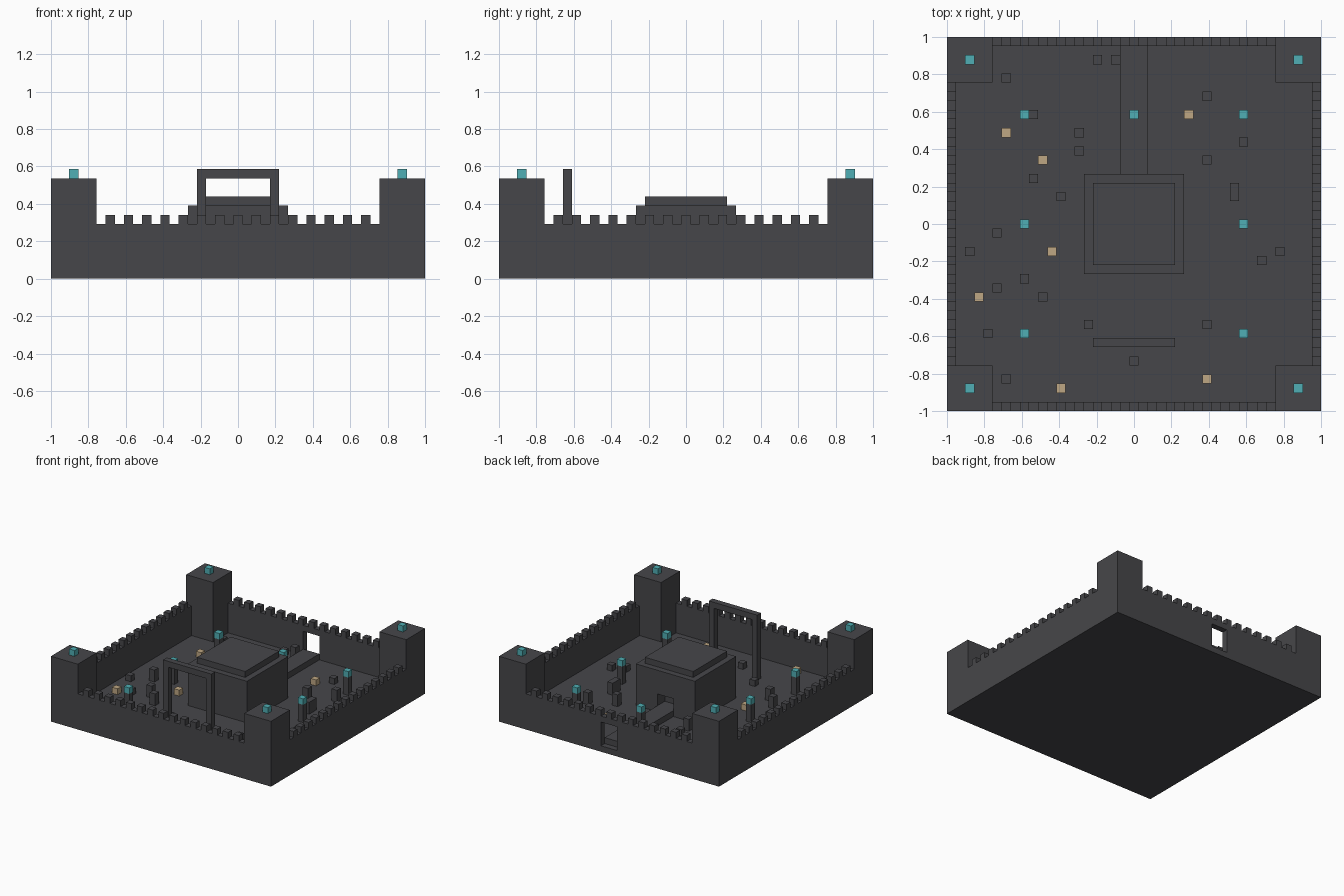
import bpy
import bmesh
from mathutils import Matrix, Vector

U = 2 / 41      # one block of the grid
HALF = 20.5     # half the courtyard in blocks

if "Cube" in bpy.data.objects:
    bpy.data.objects.remove(bpy.data.objects["Cube"])


def material(name, colour):
    mat = bpy.data.materials.new(name)
    mat.use_nodes = True
    mat.diffuse_color = (*colour, 1)
    mat.node_tree.nodes["Principled BSDF"].inputs["Base Color"].default_value = (*colour, 1)
    return mat


STONE = material("dark stone", (0.062, 0.062, 0.068))
TEAL = material("teal glow", (0.08, 0.43, 0.46))
TAN = material("pale tan", (0.52, 0.39, 0.23))


def build(name, boxes, mat):
    """Make one object from boxes given as (x0, x1, y0, y1, z0, z1) in blocks."""
    bm = bmesh.new()
    for x0, x1, y0, y1, z0, z1 in boxes:
        centre = Vector((x0 + x1, y0 + y1, z0 + z1)) * U / 2
        size = Vector((x1 - x0, y1 - y0, z1 - z0)) * U
        bmesh.ops.create_cube(bm, size=1,
                              matrix=Matrix.Translation(centre) @ Matrix.Diagonal((*size, 1)))
    mesh = bpy.data.meshes.new(name)
    bm.to_mesh(mesh)
    bm.free()
    mesh.materials.append(mat)
    obj = bpy.data.objects.new(name, mesh)
    bpy.context.collection.objects.link(obj)
    return obj


def column(x, y, z0, z1):
    """A one-block column centred on a grid cell."""
    return (x - .5, x + .5, y - .5, y + .5, z0, z1)


# Floor and raised walkway
IN = HALF - 1
build("floor", [(-HALF, HALF, -HALF, HALF, 0, 1)], STONE)
build("walkway", [(-1.5, 1.5, 5.5, IN, 1, 2)], STONE)

# Outer walls, with a gateway in the back one
END = 15.5
build("front_wall", [(-END, END, -HALF, -IN, 1, 6)], STONE)
build("right_wall", [(-HALF, -IN, -END, END, 1, 6)], STONE)
build("left_wall", [(IN, HALF, -END, END, 1, 6)], STONE)
build("back_wall", [(-END, -1.5, IN, HALF, 1, 6), (1.5, END, IN, HALF, 1, 6),
                    (-1.5, 1.5, IN, HALF, 5, 6)], STONE)

# Battlements on all four walls
merlons = []
for t in range(-14, 15, 2):
    for side in (-20, 20):
        merlons += [column(t, side, 6, 7), column(side, t, 6, 7)]
build("battlements", merlons, STONE)

# Corner towers
corners = [(sx, sy) for sx in (-1, 1) for sy in (-1, 1)]
build("corner_towers", [(18 * sx - 2.5, 18 * sx + 2.5, 18 * sy - 2.5, 18 * sy + 2.5, 1, 11)
                        for sx, sy in corners], STONE)
build("tower_lamps", [column(18 * sx, 18 * sy, 11, 12) for sx, sy in corners], TEAL)

# Central keep with a doorway recess at the back
build("keep", [(-5.5, 5.5, -5.5, 3.5, 1, 8), (-5.5, -1.5, 3.5, 5.5, 1, 8),
               (1.5, 5.5, 3.5, 5.5, 1, 8), (-1.5, 1.5, 3.5, 5.5, 4, 8),
               (-1.5, 1.5, 3.5, 5.5, 1, 2)], STONE)
build("keep_roof", [(-4.5, 4.5, -4.5, 4.5, 8, 9)], STONE)

# Free-standing arch in front of the keep
build("arch", [column(-4, -13, 1, 11), column(4, -13, 1, 11),
               (-4.5, 4.5, -13.5, -12.5, 11, 12)], STONE)

# Lamp posts around the courtyard
posts = [(12 * sx, y) for sx in (-1, 1) for y in (-12, 0, 12)] + [(0, 12)]
build("lamp_posts", [column(x, y, 1, 4) for x, y in posts], STONE)
build("lamps", [column(x, y, 4, 5) for x, y in posts], TEAL)

# Scattered rubble: single blocks and stacked pairs
singles = [(-4, 18), (-14, 16), (8, 14), (-11, 12), (-6, 10), (-11, 5), (-8, 3),
           (-18, -3), (16, -3), (14, -4), (-15, -7), (-5, -11), (8, -11),
           (-16, -12), (-14, -17), (0, -15)]
pairs = [(-2, 18), (-6, 8), (12, 9), (8, 7), (11, 4), (11, 3), (-15, -1),
         (-12, -6), (-10, -8)]
build("rubble_blocks", [column(x, y, 1, 2) for x, y in singles], STONE)
build("rubble_stacks", [column(x, y, 1, 3) for x, y in pairs], STONE)

# Pale crates
crates = [(-14, 10), (6, 12), (-10, 7), (-9, -3), (-17, -8), (-8, -18), (8, -17)]
build("crates", [column(x, y, 1, 2) for x, y in crates], TAN)
